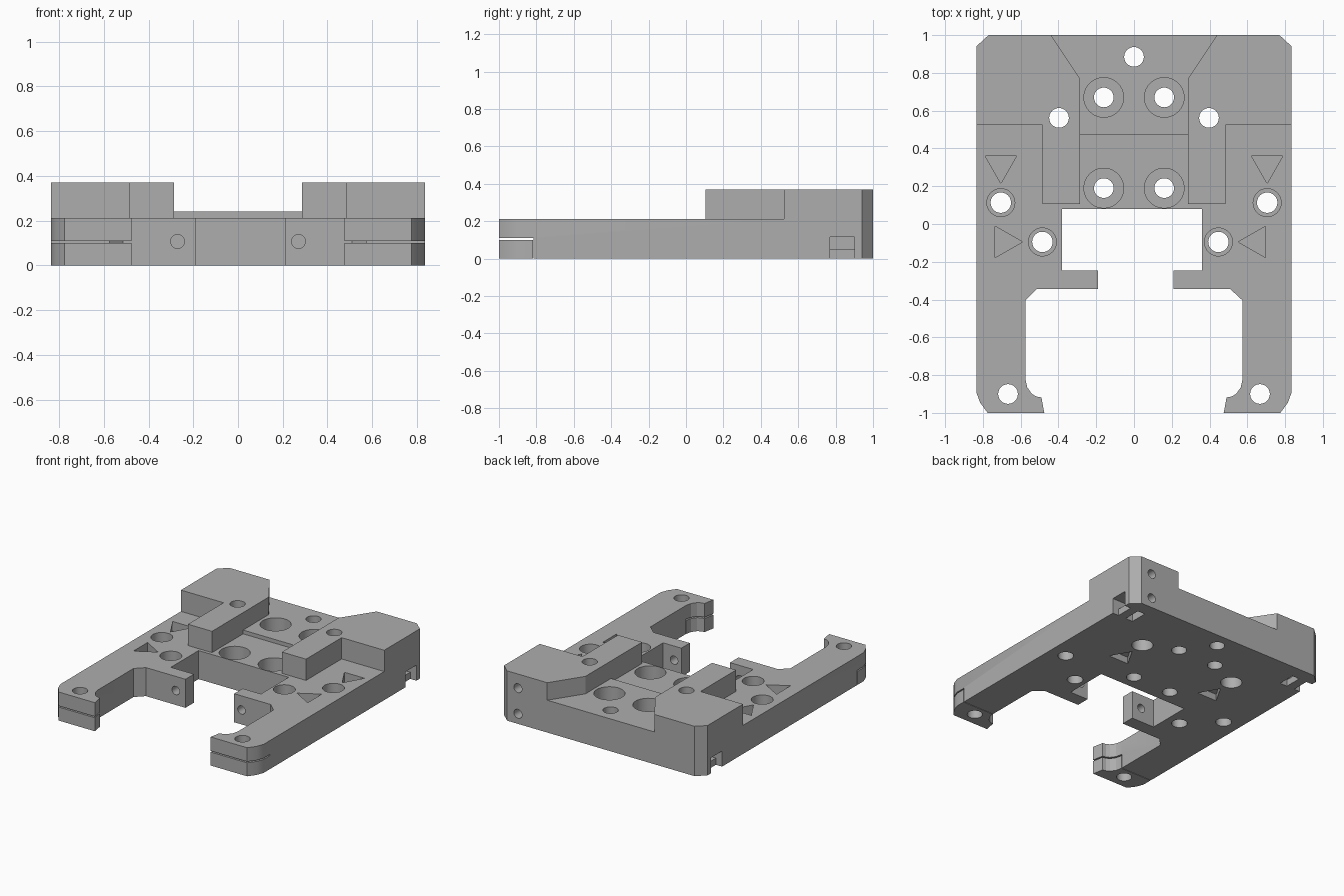
import bpy, bmesh, math
from mathutils import Matrix, Vector

if "Cube" in bpy.data.objects:
    bpy.data.objects.remove(bpy.data.objects["Cube"])

grey = bpy.data.materials.new("plain_grey")
grey.use_nodes = True
colour = (0.42, 0.42, 0.42, 1)
grey.diffuse_color = colour
grey.node_tree.nodes["Principled BSDF"].inputs["Base Color"].default_value = colour


def add_object(name, bm):
    bmesh.ops.recalc_face_normals(bm, faces=bm.faces)
    mesh = bpy.data.meshes.new(name)
    bm.to_mesh(mesh)
    bm.free()
    mesh.materials.append(grey)
    obj = bpy.data.objects.new(name, mesh)
    bpy.context.scene.collection.objects.link(obj)
    return obj


def prism(name, outline, low, high):
    bm = bmesh.new()
    face = bm.faces.new([bm.verts.new((x, y, low)) for x, y in outline])
    ext = bmesh.ops.extrude_face_region(bm, geom=[face])
    verts = [v for v in ext["geom"] if isinstance(v, bmesh.types.BMVert)]
    bmesh.ops.translate(bm, verts=verts, vec=(0, 0, high - low))
    return add_object(name, bm)


def box(name, x0, x1, y0, y1, z0, z1):
    return prism(name, [(x0, y0), (x1, y0), (x1, y1), (x0, y1)], z0, z1)


def cylinder(name, start, end, radius):
    a, b = Vector(start), Vector(end)
    bm = bmesh.new()
    turn = (b - a).to_track_quat("Z", "Y").to_matrix().to_4x4()
    bmesh.ops.create_cone(bm, cap_ends=True, segments=40, radius1=radius, radius2=radius,
                          depth=(b - a).length, matrix=Matrix.Translation((a + b) / 2) @ turn)
    return add_object(name, bm)


def combine(target, tool, operation):
    mod = target.modifiers.new(operation, "BOOLEAN")
    mod.operation, mod.solver, mod.object = operation, "EXACT", tool
    graph = bpy.context.evaluated_depsgraph_get()
    mesh = bpy.data.meshes.new_from_object(target.evaluated_get(graph))
    target.modifiers.clear()
    target.data = mesh
    bpy.data.objects.remove(tool)


def cut(tool):
    tool.hide_render = True
    combine(body, tool, "DIFFERENCE")


def bore(x, y, radius, low=-0.1, high=0.5):
    cut(cylinder("bore_cutter", (x, y, low), (x, y, high), radius))


def arrow(x, y, dx, dy, low, high):
    # Triangle centred on the middle of its base, pointing along (dx, dy)
    w, h = 0.083, 0.145
    cut(prism("arrow_cutter", [(x - dy * w, y + dx * w), (x + dy * w, y - dx * w),
                               (x + dx * h, y + dy * h)], low, high))


# Base plate with two clamp arms and a central window
arm = [(0.575, -0.405), (0.575, -0.82), (0.565, -0.865), (0.54, -0.9), (0.515, -0.914),
       (0.49, -0.918), (0.475, -1), (0.775, -1), (0.815, -0.945), (0.835, -0.89),
       (0.835, 0.94), (0.77, 1)]
right_half = [(0.36, 0.08), (0.36, -0.245), (0.21, -0.245), (0.21, -0.345), (0.51, -0.345)] + arm
left_half = [(-0.38, 0.08), (-0.38, -0.245), (-0.19, -0.245), (-0.19, -0.345),
             (-0.515, -0.345)] + [(-x, y) for x, y in arm]
body = prism("mounting_plate", right_half + left_half[::-1], 0, 0.212)

# Raised rear pad between the shoulders
combine(body, prism("rear_pad", [(-0.287, 0.47), (0.287, 0.47), (0.287, 0.77), (0.44, 1),
                                 (-0.44, 1), (-0.287, 0.77)], 0.212, 0.24), "UNION")

# Raised shoulders
shoulder = [(0.835, 0.523), (0.485, 0.523), (0.485, 0.105), (0.287, 0.105), (0.287, 0.77),
            (0.44, 1), (0.77, 1), (0.835, 0.94)]
for side in (1, -1):
    combine(body, prism("shoulder", [(side * x, y) for x, y in shoulder], 0.212, 0.37), "UNION")

# Rear centre hole
bore(0, 0.885, 0.052)

for side in (1, -1):
    # Counterbored centre holes
    for y in (0.67, 0.19):
        bore(side * 0.16, y, 0.052)
        bore(side * 0.16, y, 0.105, low=0.09)

    # Shoulder holes, wider underneath, with arrow marks below
    bore(side * 0.397, 0.562, 0.052)
    bore(side * 0.397, 0.562, 0.073, high=0.1)
    arrow(side * 0.395, 0.305, 0, 1, -0.1, 0.05)

    # Side adjustment holes with arrow marks on top
    inner_x = 0.447 if side > 0 else -0.485
    for x, y in ((side * 0.705, 0.113), (inner_x, -0.095)):
        bore(x, y, 0.054)
        bore(x, y, 0.074, low=0.11)
    arrow(side * 0.705, 0.36, 0, -1, 0.14, 0.3)
    arrow(inner_x + side * 0.25, -0.095, -side, 0, 0.14, 0.3)

    # Arm holes, and clamp slits at the arm ends
    bore(side * 0.667, -0.9, 0.052)
    a, b = sorted((side * 0.4, side * 0.9))
    cut(box("slit_cutter", a, b, -1.1, -0.815, 0.1, 0.109))
    cut(box("seam_cutter", a, b, -0.819, -0.815, -0.1, 0.105))

    # Cross holes through the front tabs
    cut(cylinder("tab_cutter", (side * 0.27, -0.4, 0.107), (side * 0.27, -0.2, 0.107), 0.031))

    # Tie loops: side pocket, tunnel and bottom opening
    for x0, x1, z0 in ((0.785, 0.9, -0.1), (0.66, 0.8, 0.05), (0.66, 0.72, -0.1)):
        a, b = sorted((side * x0, side * x1))
        cut(box("tie_cutter", a, b, 0.77, 0.9, z0, 0.115))

# Two blind holes in the rear face
for z in (0.075, 0.265):
    cut(cylinder("rear_cutter", (0.68, 0.91, z), (0.68, 1.1, z), 0.033))

bpy.ops.object.select_all(action="DESELECT")
body.select_set(True)
bpy.context.view_layer.objects.active = body
bpy.ops.object.shade_smooth_by_angle(angle=math.radians(20))
